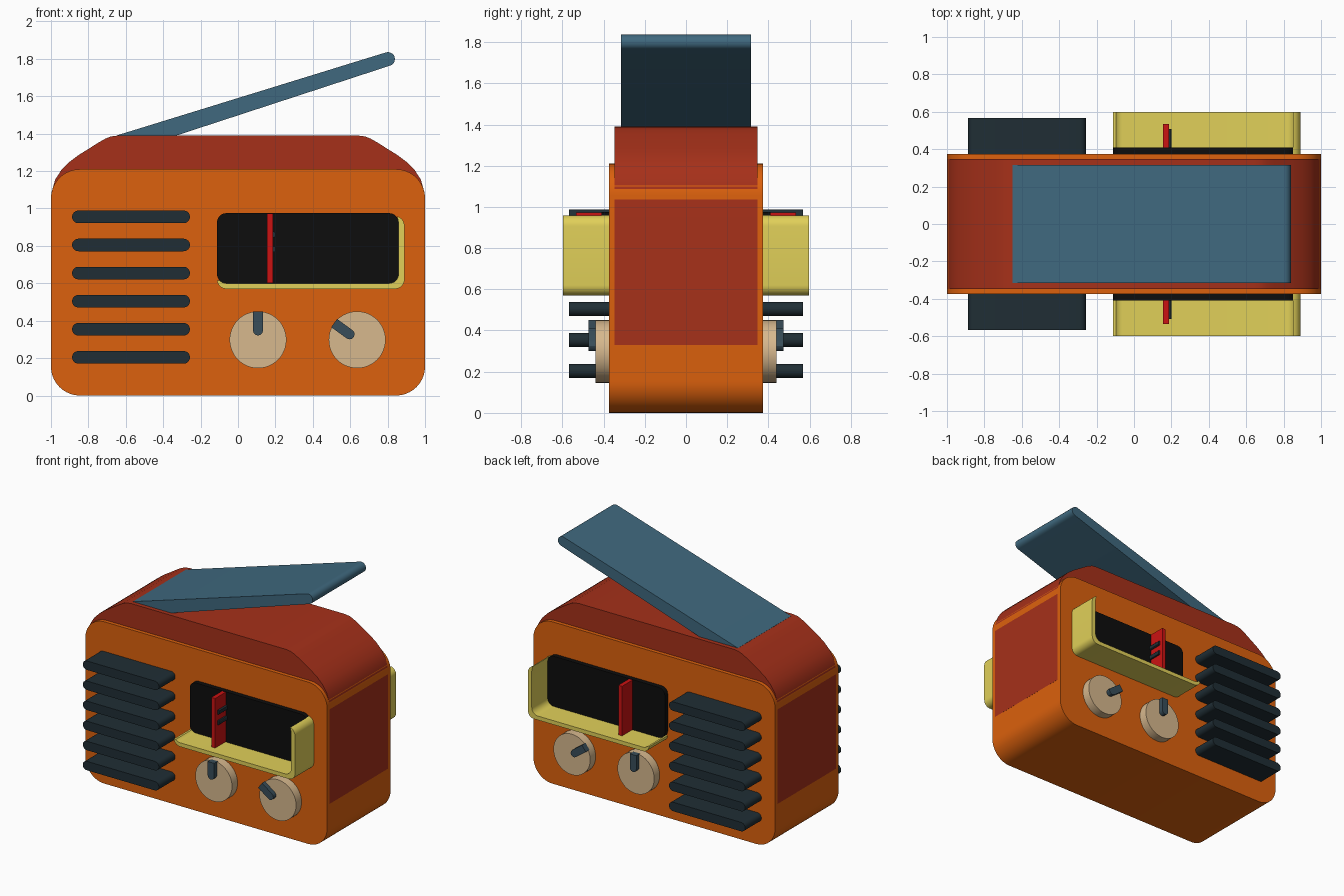
import bpy, bmesh
from math import sin, cos, pi, radians

if "Cube" in bpy.data.objects:
    bpy.data.objects.remove(bpy.data.objects["Cube"])


def material(name, rgb):
    m = bpy.data.materials.new(name)
    m.diffuse_color = (*rgb, 1)
    m.use_nodes = True
    m.node_tree.nodes["Principled BSDF"].inputs["Base Color"].default_value = m.diffuse_color
    return m


ORANGE = material("orange", (0.72, 0.12, 0.004))
RED = material("brick_red", (0.38, 0.03, 0.01))
BLUE = material("blue", (0.05, 0.14, 0.21))
DARK = material("dark_slate", (0.014, 0.027, 0.035))
SLATE = material("slate", (0.04, 0.075, 0.1))
BLACK = material("black", (0.004, 0.004, 0.004))
YELLOW = material("yellow", (0.75, 0.63, 0.1))
SCARLET = material("scarlet", (0.6, 0.006, 0.006))
TAN = material("tan", (0.68, 0.48, 0.27))


def arc(cx, cz, r, a0, a1, n=8):
    return [(cx + r * cos(radians(a0 + (a1 - a0) * i / n)),
             cz + r * sin(radians(a0 + (a1 - a0) * i / n))) for i in range(n + 1)]


def round_rect(x0, x1, z0, z1, r, n=8):
    return (arc(x1 - r, z0 + r, r, -90, 0, n) + arc(x1 - r, z1 - r, r, 0, 90, n)
            + arc(x0 + r, z1 - r, r, 90, 180, n) + arc(x0 + r, z0 + r, r, 180, 270, n))


def prism(name, outline, y0, y1, mat, mirror=False):
    """Extrude an x-z outline along y; mirror repeats it on the back."""
    bm = bmesh.new()
    face = bm.faces.new([bm.verts.new((x, y0, z)) for x, z in outline])
    ext = bmesh.ops.extrude_face_region(bm, geom=[face])
    verts = [g for g in ext["geom"] if isinstance(g, bmesh.types.BMVert)]
    bmesh.ops.translate(bm, verts=verts, vec=(0, y1 - y0, 0))
    bmesh.ops.remove_doubles(bm, verts=bm.verts, dist=1e-5)
    bmesh.ops.recalc_face_normals(bm, faces=bm.faces)
    me = bpy.data.meshes.new(name)
    bm.to_mesh(me)
    bm.free()
    me.materials.append(mat)
    ob = bpy.data.objects.new(name, me)
    bpy.context.collection.objects.link(ob)
    if mirror:
        mod = ob.modifiers.new("front_back", 'MIRROR')
        mod.use_axis = (False, True, False)
    bpy.ops.object.select_all(action='DESELECT')
    bpy.context.view_layer.objects.active = ob
    ob.select_set(True)
    bpy.ops.object.shade_smooth_by_angle(angle=radians(30))
    return ob


# Case
prism("case", round_rect(-1, 1, 0, 1.21, 0.155, 10), -0.375, 0.375, ORANGE)

# Domed top band running down both sides
side = [(1.0005, 0.33), (1.0005, 1.03), (0.996, 1.09), (0.977, 1.155), (0.945, 1.205),
        (0.9, 1.25), (0.85, 1.287), (0.8, 1.318), (0.75, 1.35), (0.71, 1.373),
        (0.68, 1.385), (0.64, 1.39)]
prism("top_band", side + [(-x, z) for x, z in reversed(side)], -0.347, 0.347, RED)

# Wide aerial flap with a rounded tip
tip = arc(0.802, 1.799, 0.037, -73, 107, 10)
prism("aerial", [(-0.65, 1.39), (-0.62, 1.295)] + tip, -0.315, 0.315, BLUE)

# Speaker slats
for i in range(6):
    z = 0.204 + i * 0.1502
    prism(f"speaker_slat_{i + 1}", round_rect(-0.887, -0.257, z - 0.0335, z + 0.0335, 0.0333),
          -0.568, -0.37, DARK, True)

# Dial window and its L-shaped lip
prism("dial_window", round_rect(-0.112, 0.858, 0.6, 0.975, 0.05), -0.41, -0.37, BLACK, True)
lip = (arc(-0.062, 0.62, 0.05, 185, 270) + arc(0.84, 0.62, 0.05, -90, 0)
       + arc(0.837, 0.907, 0.053, 0, 75)
       + [(0.858, 0.925)] + arc(0.808, 0.65, 0.05, 0, -90) + arc(-0.062, 0.65, 0.05, 270, 225))
prism("dial_lip", lip, -0.598, -0.37, YELLOW, True)

# Dial needle with two small pegs
prism("dial_needle", [(0.154, 0.602), (0.186, 0.602), (0.186, 0.973), (0.154, 0.973)],
      -0.535, -0.4, SCARLET, True)
for i, z in enumerate((0.782, 0.86)):
    prism(f"needle_peg_{i + 1}", round_rect(0.17, 0.2, z - 0.016, z + 0.016, 0.008, 3),
          -0.508, -0.4, DARK, True)

# Knobs and pointers
for label, cx, turn in (("left", 0.107, 0), ("right", 0.637, radians(54))):
    cz = 0.298
    prism(f"{label}_knob", arc(cx, cz, 0.152, 0, 360, 48)[:-1], -0.44, -0.37, TAN, True)
    shape = [(0.027, 0.152), (-0.027, 0.152)] + arc(0, 0.05, 0.027, 180, 360, 6)
    pts = [(cx + x * cos(turn) - z * sin(turn), cz + x * sin(turn) + z * cos(turn))
           for x, z in shape]
    prism(f"{label}_knob_pointer", pts, -0.473, -0.43, SLATE, True)
